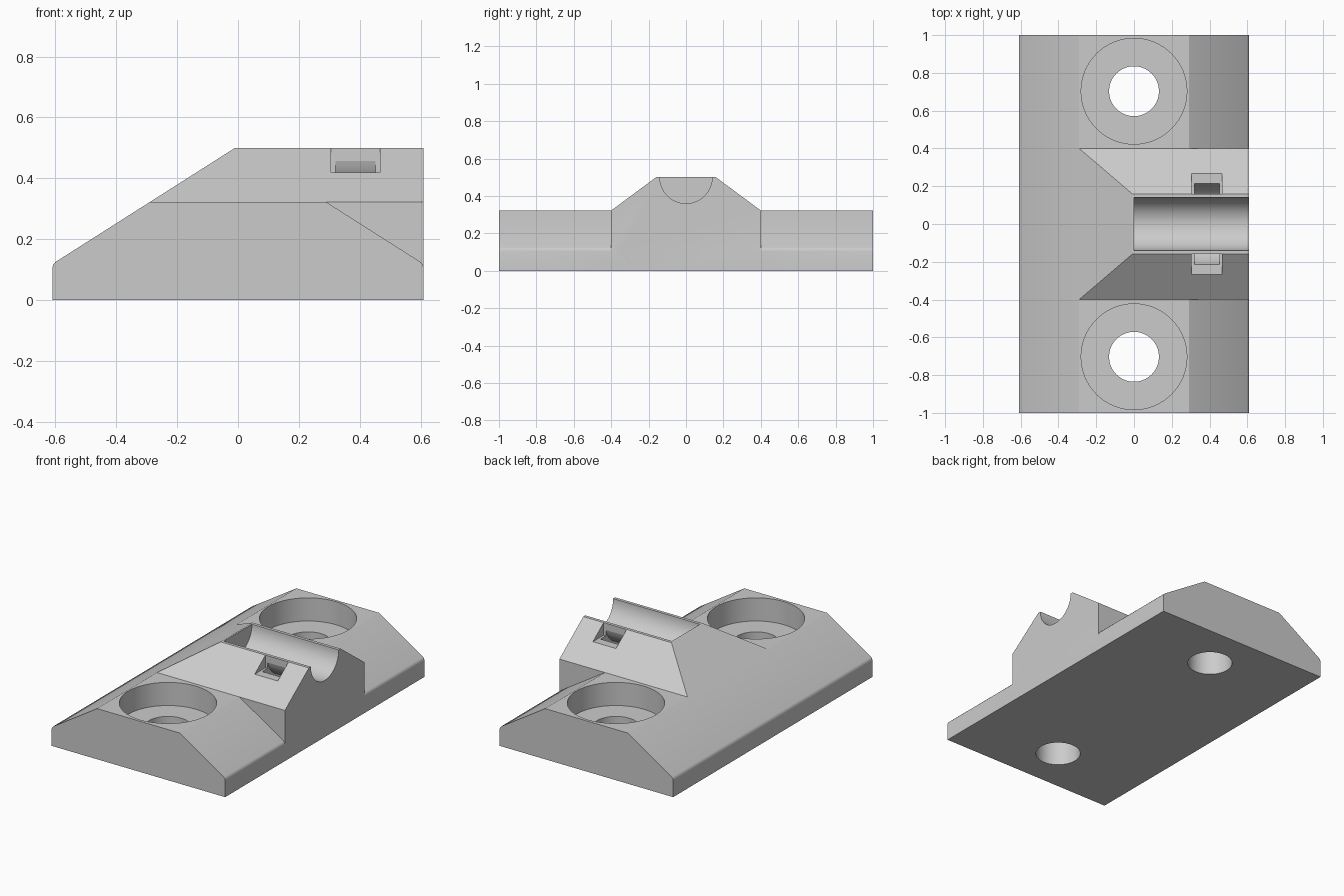
import bpy, bmesh, math
from mathutils import Vector

cube = bpy.data.objects.get("Cube")
if cube:
    bpy.data.objects.remove(cube, do_unlink=True)

grey = bpy.data.materials.new("light_grey")
grey.use_nodes = True
colour = (0.6, 0.6, 0.6, 1)
grey.diffuse_color = colour
grey.node_tree.nodes["Principled BSDF"].inputs["Base Color"].default_value = colour

END, TOP, DECK = 0.61, 0.5, 0.322


def make_object(name, bm):
    bmesh.ops.recalc_face_normals(bm, faces=bm.faces)
    mesh = bpy.data.meshes.new(name)
    bm.to_mesh(mesh)
    bm.free()
    mesh.materials.append(grey)
    obj = bpy.data.objects.new(name, mesh)
    bpy.context.collection.objects.link(obj)
    return obj


def prism(points, push):
    """Extrude a closed 3D outline along a vector."""
    bm = bmesh.new()
    face = bm.faces.new([bm.verts.new(p) for p in points])
    moved = bmesh.ops.extrude_face_region(bm, geom=[face], use_keep_orig=True)["geom"]
    bmesh.ops.translate(bm, vec=push, verts=[v for v in moved if isinstance(v, bmesh.types.BMVert)])
    return bm


def arc(radius, start, stop, steps):
    angles = [start + (stop - start) * i / steps for i in range(steps + 1)]
    return [(radius * math.cos(a), TOP + radius * math.sin(a)) for a in angles]


def combine(target, tool, operation):
    mod = target.modifiers.new(tool.name, "BOOLEAN")
    mod.operation = operation
    mod.solver = "EXACT"
    mod.object = tool
    bpy.context.view_layer.objects.active = target
    bpy.ops.object.modifier_apply(modifier=mod.name)
    bpy.data.objects.remove(tool, do_unlink=True)


def cut_prism(name, outline, x0, x1):
    """Cut a yz outline through the body between two x positions."""
    tool = make_object(name, prism([(x0, y, z) for y, z in outline], (x1 - x0, 0, 0)))
    combine(body, tool, "DIFFERENCE")


# Sloped base plate with softened lower edges
half = [(END, 0), (END, 0.105), (0.607, 0.117), (0.6, 0.125), (0.29, DECK)]
outline = half + [(-x, z) for x, z in reversed(half)]
body = make_object("mounting_block", prism([(x, -1, z) for x, z in outline], (0, 2, 0)))

# Raised cradle, trimmed along the plane of the plate's left slope
section = [(0.4, 0), (0.4, DECK), (0.16, TOP)]
section += [(-y, z) for y, z in reversed(section)]
bm = prism([(-END, y, z) for y, z in section], (2 * END, 0, 0))
rise = Vector((0.31, 0, DECK - 0.125))
cut = bmesh.ops.bisect_plane(bm, geom=bm.verts[:] + bm.edges[:] + bm.faces[:],
                             plane_co=(-0.6, 0, 0.125), plane_no=(-rise.z, 0, rise.x),
                             clear_outer=True)
rim = [e for e in cut["geom_cut"] if isinstance(e, bmesh.types.BMEdge)]
bmesh.ops.holes_fill(bm, edges=rim)
# Keep the hidden foot of the cradle inside the plate
cut = bmesh.ops.bisect_plane(bm, geom=bm.verts[:] + bm.edges[:] + bm.faces[:],
                             plane_co=(-0.29, 0, 0), plane_no=(-1, 0, 0), clear_outer=True)
bmesh.ops.holes_fill(bm, edges=[e for e in cut["geom_cut"] if isinstance(e, bmesh.types.BMEdge)])
combine(body, make_object("cradle", bm), "UNION")

# Counterbored screw holes
for side in (-1, 1):
    for name, radius, low in (("counterbore", 0.28, 0.175), ("screw_hole", 0.132, -0.1)):
        bm = bmesh.new()
        bmesh.ops.create_cone(bm, cap_ends=True, segments=64, radius1=radius,
                              radius2=radius, depth=0.6 - low)
        bmesh.ops.translate(bm, vec=(0, side * 0.703, (0.6 + low) / 2), verts=bm.verts)
        combine(body, make_object(name, bm), "DIFFERENCE")

# Half-round groove, blind at the left end
groove = arc(0.14, math.pi, 2 * math.pi, 32) + [(0.14, 0.6), (-0.14, 0.6)]
cut_prism("groove", groove, 0, 0.7)

# Tie strap pockets on both flanks
for side in (-1, 1):
    pocket = [(side * y, z) for y, z in ((0.16, 0.42), (0.35, 0.42), (0.35, 0.6), (0.16, 0.6))]
    cut_prism("strap_pocket", pocket, 0.305, 0.467)

# Curved strap tunnel passing under the groove
dip = math.radians(15)
tunnel = arc(0.228, math.pi + dip, 2 * math.pi - dip, 24)
tunnel += arc(0.165, 2 * math.pi - dip, math.pi + dip, 24)
cut_prism("strap_tunnel", tunnel, 0.32, 0.452)

# Smooth round walls, crisp edges
bpy.ops.object.select_all(action="DESELECT")
body.select_set(True)
bpy.context.view_layer.objects.active = body
bpy.ops.object.shade_smooth_by_angle(angle=math.radians(32))
